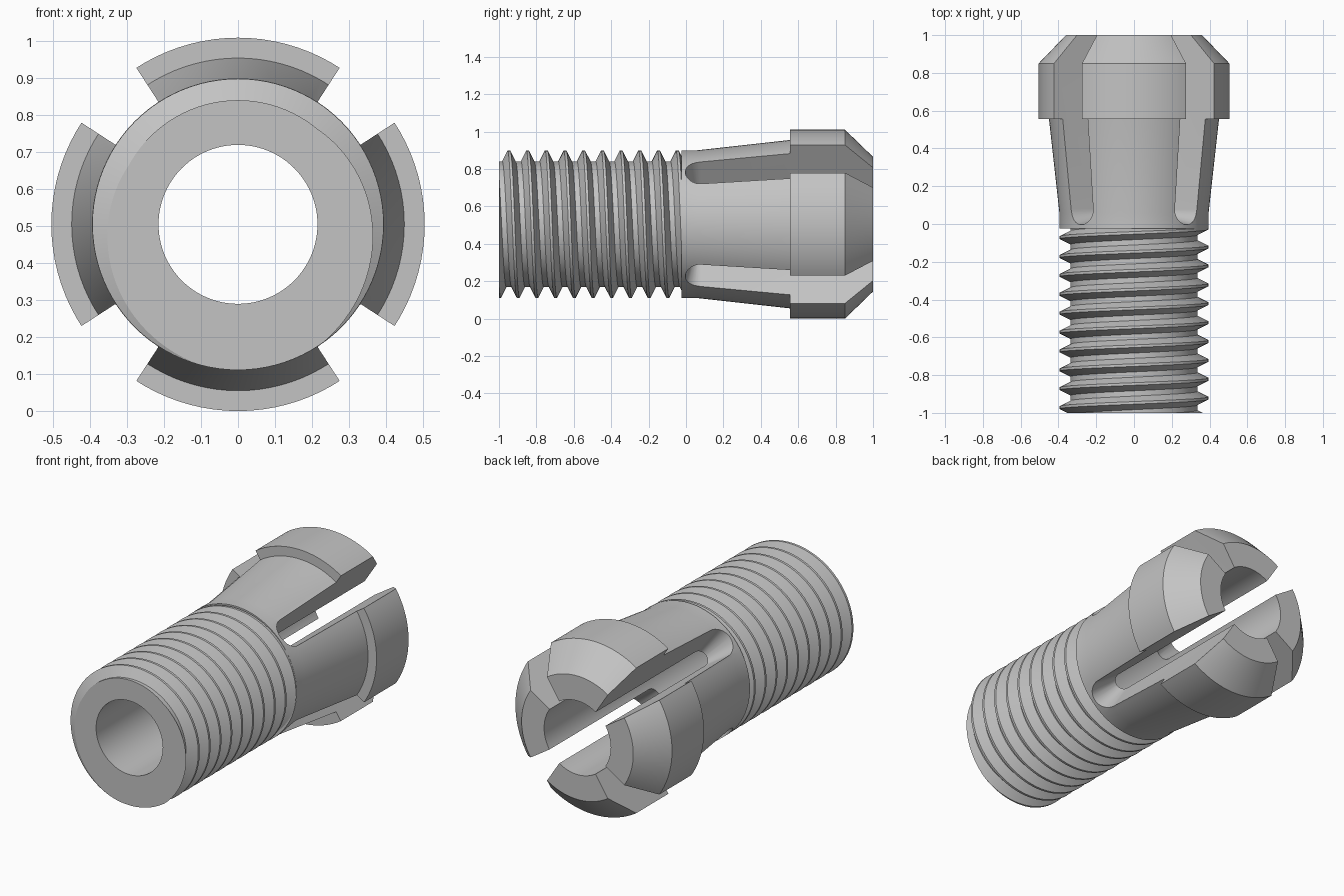
import bpy, bmesh
from math import sin, cos, tan, pi, tau, radians
from mathutils import Matrix, Vector

cube = bpy.data.objects.get("Cube")
if cube:
    bpy.data.objects.remove(cube, do_unlink=True)

SEG = 96
AXIS_Z = 0.505
BORE, CREST, ROOT = 0.215, 0.394, 0.336
PITCH, COLLAR_Y = 0.1, -0.025

steel = bpy.data.materials.new("grey steel")
steel.use_nodes = True
grey = (0.55, 0.55, 0.55, 1)
steel.diffuse_color = grey
steel.node_tree.nodes["Principled BSDF"].inputs["Base Color"].default_value = grey


def polar(r, y, a):
    """Point around the y axis, with the angle measured from the top towards +x."""
    return (r * sin(a), y, r * cos(a))


def ring(bm, r, y):
    return [bm.verts.new(polar(r, y, tau * i / SEG)) for i in range(SEG)]


def skin(bm, a, b):
    """Quads between two closed rings."""
    n = len(a)
    return [bm.faces.new((a[i], a[(i + 1) % n], b[(i + 1) % n], b[i])) for i in range(n)]


def make_object(name, bm):
    bmesh.ops.recalc_face_normals(bm, faces=bm.faces[:])
    mesh = bpy.data.meshes.new(name)
    bm.to_mesh(mesh)
    bm.free()
    obj = bpy.data.objects.new(name, mesh)
    obj.location.z = AXIS_Z
    bpy.context.collection.objects.link(obj)
    mesh.materials.append(steel)
    return obj


def select_only(obj):
    bpy.ops.object.select_all(action='DESELECT')
    obj.select_set(True)
    bpy.context.view_layer.objects.active = obj


# Threaded shank: a helical strip trimmed flat at both ends
bm = bmesh.new()
profile = [(-0.007, CREST), (0.007, CREST), (0.036, ROOT), (0.064, ROOT), (0.093, CREST)]
rows = []
for i in range(SEG * 13 + 1):
    a = tau * i / SEG
    y = -1.247 + PITCH * i / SEG
    rows.append([bm.verts.new(polar(r, y + d, a)) for d, r in profile])
for p, q in zip(rows, rows[1:]):
    for j in range(len(profile) - 1):
        bm.faces.new((p[j], q[j], q[j + 1], p[j + 1]))
bmesh.ops.remove_doubles(bm, verts=bm.verts[:], dist=0.0001)
for y, side in ((-1, -1), (COLLAR_Y, 1)):
    bmesh.ops.bisect_plane(bm, geom=bm.verts[:] + bm.edges[:] + bm.faces[:], dist=0.00001,
                           plane_co=(0, y, 0), plane_no=(0, side, 0), clear_outer=True)
# Bore of the shank and its flat front face
skin(bm, ring(bm, BORE, -1), ring(bm, BORE, COLLAR_Y))
rim = [e for e in bm.edges if e.is_boundary and all(abs(v.co.y + 1) < 0.0001 for v in e.verts)]
bmesh.ops.triangle_fill(bm, edges=rim, use_beauty=True, normal=Vector((0, -1, 0)))
shank = make_object("threaded_shank", bm)

# Flared body and chamfered head, turned as one closed profile
bm = bmesh.new()
outline = [(COLLAR_Y, BORE), (COLLAR_Y, 0.395), (0.06, 0.395), (0.555, 0.45),
           (0.555, 0.505), (0.85, 0.505), (1, 0.36), (1, BORE)]
rings = [ring(bm, r, y) for y, r in outline]
for k in range(len(rings)):
    skin(bm, rings[k], rings[(k + 1) % len(rings)])
body = make_object("slotted_head", bm)

# Four round-ended slots that narrow towards the axis
bm = bmesh.new()
for k in range(4):
    turn = Matrix.Rotation(pi / 4 + k * pi / 2, 3, 'Y')
    loops = []
    for r in (0.1, 0.7):
        w = r * tan(radians(12))
        section = [(w, 1.2)]
        section += [(w * cos(pi * i / 16), 0.08 - w * sin(pi * i / 16)) for i in range(17)]
        section += [(-w, 1.2)]
        loops.append([bm.verts.new(turn @ Vector((t, y, r))) for t, y in section])
    skin(bm, *loops)
    for loop in loops:
        bm.faces.new(loop)
cutter = make_object("slot_cutter", bm)
cutter.hide_render = True
bpy.context.view_layer.update()

select_only(body)
cut = body.modifiers.new("slots", 'BOOLEAN')
cut.operation = 'DIFFERENCE'
cut.solver = 'EXACT'
cut.object = cutter
bpy.ops.object.modifier_apply(modifier=cut.name)
bpy.data.objects.remove(cutter, do_unlink=True)

for obj in (shank, body):
    select_only(obj)
    bpy.ops.object.shade_smooth_by_angle(angle=radians(25))
